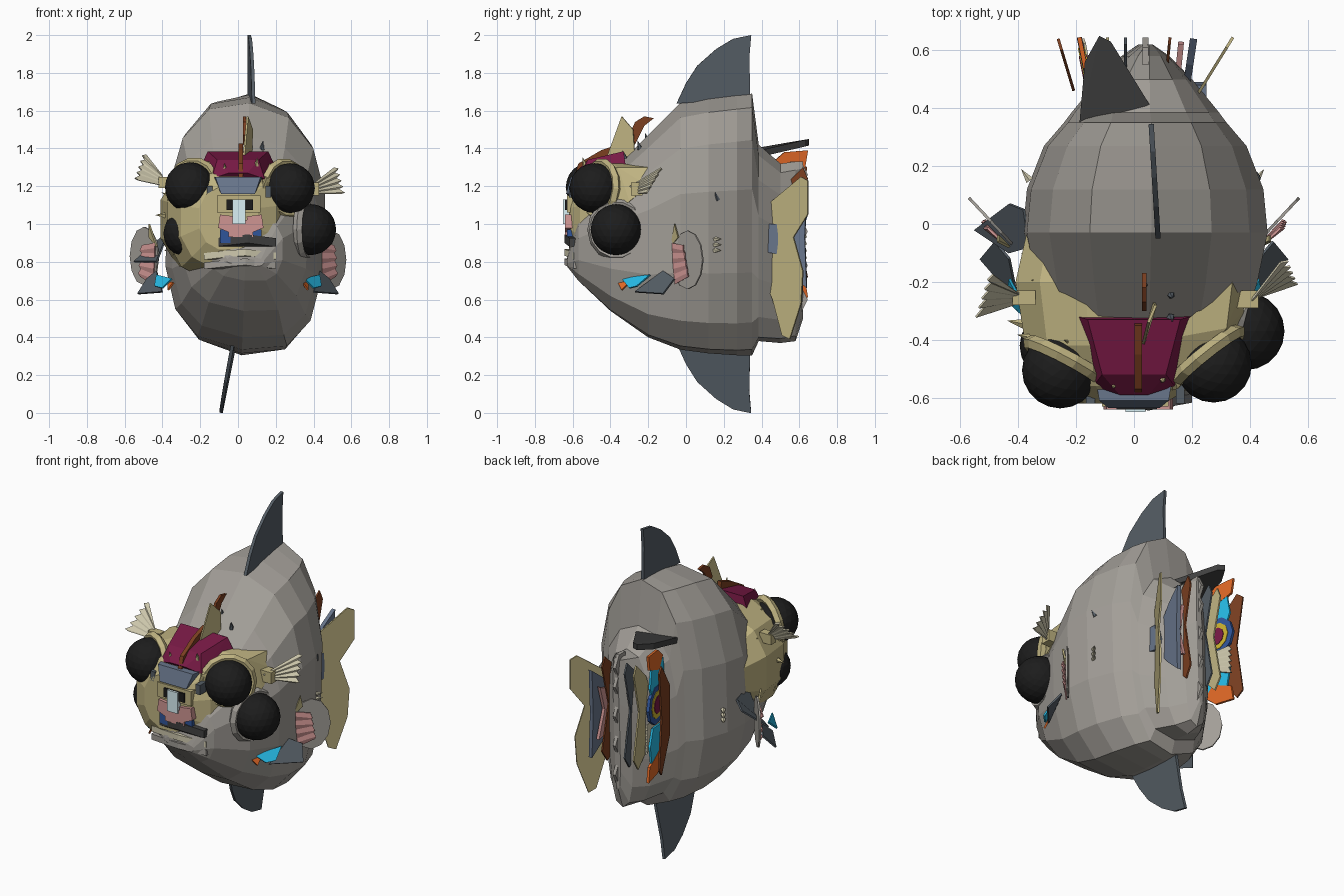
import bpy, bmesh, math, random
from mathutils import Vector

if "Cube" in bpy.data.objects:
    bpy.data.objects.remove(bpy.data.objects["Cube"])

random.seed(4)
PAL = dict(grey=(.36, .34, .31), slate=(.09, .11, .13), dark=(.05, .05, .05), black=(.012, .012, .012),
           tan=(.52, .45, .22), cream=(.62, .58, .42), maroon=(.19, .01, .06), brown=(.2, .05, .015),
           blue=(.14, .18, .26), navy=(.03, .09, .32), cyan=(.02, .5, .8), orange=(.75, .14, .02),
           pink=(.62, .3, .29), pale=(.7, .88, .92), yellow=(.6, .45, .03))
MATS = {}
for n, c in PAL.items():
    MATS[n] = bpy.data.materials.new(n)
    MATS[n].diffuse_color = (*c, 1)


def finish(name, bm, col):
    me = bpy.data.meshes.new(name)
    bmesh.ops.recalc_face_normals(bm, faces=bm.faces[:])
    bm.to_mesh(me)
    bm.free()
    ob = bpy.data.objects.new(name, me)
    bpy.context.collection.objects.link(ob)
    me.materials.append(MATS[col])
    return ob


def loft(name, rings, col, cx, roll=0., n=14, p_top=.85, p_low=.85):
    """Rings of (y, z bottom, z top, half width) joined into a faceted hull; roll tips it sideways."""
    bm, loops = bmesh.new(), []
    for y, zb, zt, hw in rings:
        loop = []
        for i in range(n):
            a = 2 * math.pi * (i + .5) / n
            c, s = math.cos(a), math.sin(a)
            p = p_top if s > 0 else p_low
            s = math.copysign(abs(s) ** p, s)
            x = hw * math.copysign(abs(c) ** p, c)
            loop.append(bm.verts.new((cx + x + .25 * roll * (zt - zb) * s / 2, y,
                                      (zb + zt) / 2 + s * (zt - zb) / 2 - roll * x * abs(s))))
        loops.append(loop)
    for a, b in zip(loops, loops[1:]):
        for i in range(n):
            bm.faces.new((a[i], a[(i + 1) % n], b[(i + 1) % n], b[i]))
    bm.faces.new(loops[0])
    bm.faces.new(loops[-1])
    return finish(name, bm, col)


def plate(name, pts, col, t=.01):
    bm = bmesh.new()
    bm.faces.new([bm.verts.new(p) for p in pts])
    ob = finish(name, bm, col)
    m = ob.modifiers.new("thickness", 'SOLIDIFY')
    m.thickness, m.offset = t, 0
    return ob


def sheet(name, x, yz, col, t=.01, lean=0., y0=.4):
    """Plate in the yz plane; lean swings x with distance behind y0."""
    return plate(name, [(x + lean * (y - y0), y, z) for y, z in yz], col, t)


def hull(name, pts, col):
    bm = bmesh.new()
    for p in pts:
        bm.verts.new(p)
    bmesh.ops.convex_hull(bm, input=bm.verts[:])
    return finish(name, bm, col)


def block(name, x, y, z, col):
    return hull(name, [(a, b, c) for a in x for b in y for c in z], col)


def fan(name, root_a, root_b, tip_a, tip_b, col, n=5):
    """Pleated fin between a root edge and a zigzag tip edge."""
    bm, rows = bmesh.new(), []
    ra, rb, ta, tb = map(Vector, (root_a, root_b, tip_a, tip_b))
    for i in range(2 * n + 1):
        f = i / (2 * n)
        r, t = ra.lerp(rb, f), ta.lerp(tb, f)
        if i % 2 == 0:
            t = t.lerp(r, .15) + Vector((0, .012, .006))
        rows.append((bm.verts.new(r), bm.verts.new(t)))
    for a, b in zip(rows, rows[1:]):
        bm.faces.new((a[0], a[1], b[1], b[0]))
    ob = finish(name, bm, col)
    ob.modifiers.new("thickness", 'SOLIDIFY').thickness = .008


def spike(name, p, d, col='tan', r=.018, h=.06):
    bm = bmesh.new()
    bmesh.ops.create_cone(bm, segments=5, radius1=r, radius2=0, depth=h, cap_ends=True)
    ob = finish(name, bm, col)
    ob.location, ob.rotation_euler = p, Vector(d).to_track_quat('Z', 'Y').to_euler()


def eye(name, p, d, r, ring):
    bm = bmesh.new()
    bmesh.ops.create_icosphere(bm, subdivisions=3, radius=r)
    finish(name, bm, 'black').location = p
    d = Vector(d).normalized()
    bpy.ops.mesh.primitive_torus_add(major_radius=r * 1.04, minor_radius=.026, major_segments=14,
                                     minor_segments=5, location=Vector(p) - d * .035,
                                     rotation=d.to_track_quat('Z', 'Y').to_euler())
    ob = bpy.context.object
    ob.name = name + "_ring"
    ob.data.materials.append(MATS[ring])


# deep, slightly rolled body narrowing continuously into the rear
loft("body", [(-.63, .78, .83, .1), (-.57, .7, 1.06, .2), (-.4, .54, 1.27, .33), (-.2, .4, 1.47, .39),
              (-.03, .335, 1.64, .425), (.12, .315, 1.67, .41), (.27, .305, 1.685, .35), (.35, .305, 1.69, .28),
              (.385, .38, 1.42, .255), (.5, .37, 1.32, .16), (.58, .38, 1.33, .08), (.62, .5, 1.33, .02)],
     'grey', .04, .12, 14, .84, .7)
for i, z in enumerate((.6, .78, .96, 1.14, 1.26)):
    sheet(f"tail_scallop_{i}", .04, [(.55, z - .08), (.61, z - .07), (.645, z), (.61, z + .07), (.55, z + .07)], 'grey', .02)

# tall dorsal and ventral blades
blade = [(-.05, .37), (0, .26), (.06, .165), (.16, .075), (.25, .02), (.345, 0), (.335, .12), (.34, .34)]
plate("dorsal_fin", [(.08 - .06 * y, y, 2 - .98 * z) for y, z in blade], 'slate', .018)
plate("ventral_fin", [(-.1 + .2 * z + .03 * y, y, z) for y, z in blade], 'slate', .018)

# second head wrapped over the front left
loft("tan_head", [(-.62, .86, 1.2, .16), (-.56, .76, 1.27, .26), (-.42, .69, 1.34, .335), (-.2, .7, 1.35, .37),
                  (-.03, .8, 1.27, .33), (.08, .9, 1.15, .25)], 'tan', -.05, 0, 12)
hull("right_brow", [(.1, -.58, 1.1), (.36, -.38, 1.05), (.1, -.4, 1.33), (.32, -.36, 1.3), (.38, -.2, 1.2),
                    (.34, -.2, 1.3), (.15, -.57, 1.24), (.38, -.3, 1.12)], 'tan')

# bulging eyes
eye("left_eye", (-.255, -.505, 1.195), (-.45, -.85, .1), .132, 'tan')
eye("right_eye", (.275, -.485, 1.19), (.6, -.75, .1), .132, 'tan')
eye("right_side_eye", (.385, -.37, .97), (1, -.25, 0), .135, 'grey')
eye("left_side_eye", (-.27, -.42, .95), (-1, -.3, 0), .125, 'tan')

# forehead cap, crest and visor
hull("forehead_cap", [p for s in (-1, 1) for p in ((s * .195, -.32, 1.31), (s * .16, -.33, 1.385), (s * .14, -.56, 1.24),
                      (s * .11, -.52, 1.34), (s * .05, -.59, 1.27), (s * .17, -.32, 1.2))], 'maroon')
sheet("crest", .015, [(-.6, 1.22), (-.57, 1.32), (-.45, 1.39), (-.35, 1.425), (-.34, 1.36), (-.45, 1.3)], 'brown', .025)
sheet("crest_arch", .035, [(-.3, 1.47), (-.27, 1.54), (-.22, 1.57), (-.17, 1.56), (-.22, 1.52), (-.27, 1.42)], 'brown', .015)
plate("crest_fin", [(.03, -.42, 1.35), (.05, -.34, 1.57), (.075, -.28, 1.5), (.07, -.27, 1.36)], 'tan')
hull("visor", [p for s in (-1, 1) for p in ((s * .13, -.55, 1.25), (s * .12, -.61, 1.25), (s * .09, -.635, 1.16),
               (s * .08, -.55, 1.16))], 'blue')

# small layered face
block("face_plate", (-.11, .12), (-.63, -.55), (1.06, 1.15), 'tan')
block("face_slot", (-.06, .08), (-.64, -.6), (1.075, 1.13), 'black')
block("nose", (-.03, .04), (-.65, -.6), (1.0, 1.13), 'pale')
for s in (-1, 1):
    hull("cheek", [(.015 + s * a, y, z) for y in (-.64, -.56) for a, z in ((.03, 1.04), (.11, 1.05), (.12, .98), (.05, .95))], 'pink')
    block("jaw_strut", (.015 + s * .05, .015 + s * .11), (-.63, -.55), (.9, .97), 'navy')
    block("nostril", (.005 + s * .14, .005 + s * .17), (-.62, -.55), (1.14, 1.2), 'slate')
block("muzzle", (-.05, .08), (-.64, -.56), (.93, 1.02), 'pink')
hull("mouth_bar", [(x, y + .3 * abs(x - .04) ** 1.3, z + d) for x, z in ((-.12, .9), (.2, .9), (.05, .92)) for d in (-.02, .025)
                   for y in (-.645, -.56)], 'dark')
for i, z in enumerate((.85, .8)):
    hull(f"lip_{i}", [(x, y + .3 * abs(x - .02), z + e - .12 * abs(x - .02)) for x in (-.18, -.08, .04, .13, .2)
                      for y in (-.65, -.56) for e in (-.015, .02)], ('cream', 'grey')[i])

# pleated upper side fins
fan("left_upper_fin", (-.38, -.27, 1.2), (-.4, -.24, 1.26), (-.55, -.34, 1.23), (-.5, -.18, 1.38), 'cream')
fan("right_upper_fin", (.38, -.3, 1.2), (.4, -.26, 1.16), (.53, -.12, 1.31), (.57, -.22, 1.15), 'cream')
block("left_fin_stalk", (-.42, -.34), (-.28, -.23), (1.19, 1.25), 'tan')
block("right_fin_stalk", (.34, .43), (-.29, -.23), (1.15, 1.22), 'tan')

# lower side fins in several colours, on both flanks
disc = [(math.cos(k * math.pi / 6), math.sin(k * math.pi / 6)) for k in range(12)]
for s in (-1, 1):
    side = "right" if s > 0 else "left"
    X = lambda v: s * v
    plate(side + "_round_fin", [(X(.495 + .075 * c), .01 + .08 * c, .81 + (.02 if s < 0 else 0) + .155 * d) for c, d in disc], 'grey')
    fan(side + "_pink_fin", (X(.44), -.08, .9), (X(.45), -.06, .68), (X(.52), -.02, .88), (X(.53), .01, .72), 'pink', 4)
    plate(side + "_dark_fin", [(X(.4), -.27, .64), (X(.43), -.12, .75), (X(.48), -.06, .71), (X(.53), -.12, .63)], 'slate')
    plate(side + "_cyan_fin", [(X(.35), -.34, .71), (X(.43), -.19, .73), (X(.44), -.26, .67), (X(.4), -.3, .66)], 'cyan')
    plate(side + "_orange_fin", [(X(.34), -.36, .69), (X(.37), -.3, .69), (X(.37), -.34, .65)], 'orange')
    plate(side + "_tan_spine", [(X(.43), -.08, .88), (X(.47), -.06, 1), (X(.47), -.04, .93)], 'tan')
    for k in range(3):
        spike(f"{side}_flank_tooth_{k}", (X(.405 + .03 * s), .17, .86 + .03 * k), (s * .6, .8, 0), 'cream', .015, .05)
plate("left_back_fin", [(-.36, -.08, .98), (-.38, .05, .95), (-.43, .07, .9), (-.55, -.02, .8), (-.43, -.1, .8)], 'slate')

# flat fin jutting back, with the layered tail fins below it
hull("rear_flat_fin", [(x, y, z + d) for x, y, z in ((-.19, .33, 1.38), (.08, .37, 1.37), (-.08, .63, 1.43),
                       (-.12, .65, 1.435), (-.17, .56, 1.42)) for d in (-.02, .015)], 'dark')
sheet("tan_tail", .19, [(.4, .75), (.4, 1), (.43, 1.1), (.61, 1.25), (.645, 1.23), (.645, 1.05), (.57, .93), (.62, .75),
                        (.61, .58), (.55, .39), (.51, .41), (.46, .6)], 'tan', lean=.62)
sheet("blue_tail", .17, [(.42, .88), (.42, .98), (.55, 1.13), (.64, 1.2), (.63, .93), (.64, .66), (.55, .74)], 'blue', .025, .15)
hull("blue_tail_stem", [(x, y, z) for x in (.15, .25) for y, z in ((.38, .86), (.38, 1), (.48, 1), (.49, .92), (.48, .84))], 'blue')
sheet("pink_tail", .14, [(.44, .9), (.5, 1.05), (.62, 1.1), (.58, .95), (.63, .78), (.5, .82)], 'pink', .02, .1)
wing = [(.44, .92), (.46, 1.05), (.52, 1.2), (.62, 1.3), (.645, 1.24), (.59, 1), (.645, .72), (.6, .65), (.5, .75)]
for i, (x, col, l) in enumerate(((.1, 'brown', .1), (-.03, 'slate', 0), (-.08, 'tan', -.05))):
    sheet(f"tail_wing_{i}", x, wing, col, .01, l)
sheet("rust_tail", -.19, [(.46, .85), (.46, 1.15), (.6, 1.33), (.64, 1.3), (.6, 1), (.64, .7), (.6, .66)], 'brown', .01, -.3)
for s in (-1, 1):  # bright outer tail edges
    z = lambda v: 1 + s * v
    sheet("orange_tail", -.14, [(.45, z(.32)), (.52, z(.38)), (.645, z(.39)), (.63, z(.3)), (.5, z(.25))], 'orange', .015, -.2)
    sheet("cyan_tail", -.14, [(.42, z(.1)), (.44, z(.3)), (.6, z(.29)), (.62, z(.18)), (.58, z(.08))], 'cyan', .012, -.2)
for col, r, t in (('navy', .12, .018), ('yellow', .085, .024), ('maroon', .055, .03)):
    sheet("tail_spot_" + col, -.14, [(.53 + r * .95 * math.cos(a * math.pi / 5), 1.05 + r * math.sin(a * math.pi / 5))
                                     for a in range(10)], col, t, -.2)
fan("cream_tail", (-.14, .45, .86), (-.14, .45, .95), (-.18, .64, .76), (-.18, .64, .95), 'cream')

# scattered skin spikes
for i in range(12):
    a, y = random.uniform(1.6, 4.4), random.uniform(-.45, -.05)
    d = Vector((math.cos(a), .2, math.sin(a) * .8))
    spike(f"head_spike_{i}", (-.05 + .36 * d.x, y, 1.035 + .36 * d.z), d)
for i, (x, y, z) in enumerate(((-.07, -.56, 1.3), (.1, -.54, 1.33), (.13, -.33, 1.37), (.13, -.25, 1.42), (.04, -.21, 1.46), (.43, .16, 1.15))):
    spike(f"skin_spike_{i}", (x, y, z), (x, -.3, 1), 'tan' if i < 2 else 'slate', .015, .05)

for m in bpy.data.materials:
    if m.users and not m.is_grease_pencil:
        m.use_nodes = True
        m.node_tree.nodes["Principled BSDF"].inputs["Base Color"].default_value = m.diffuse_color
